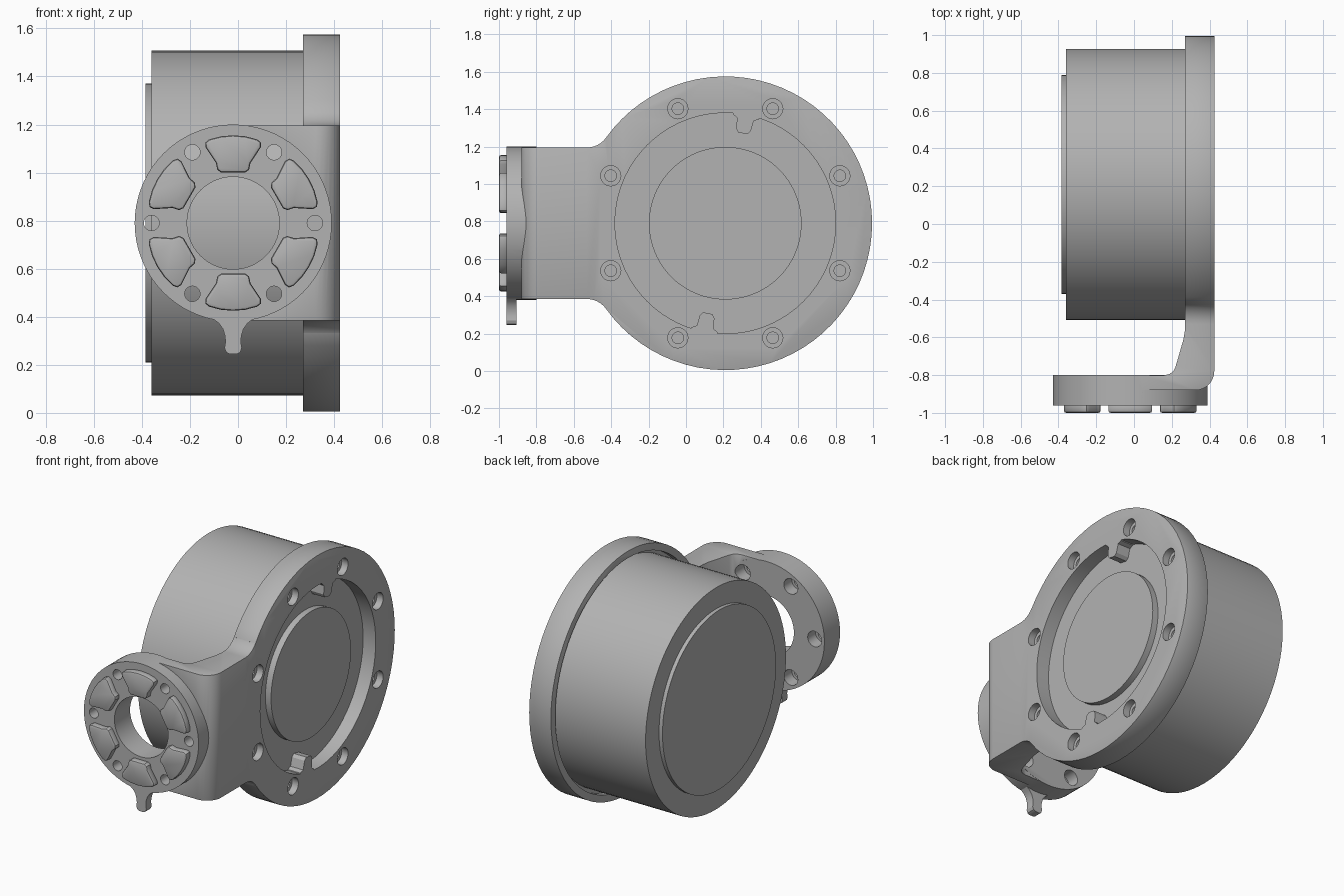
import bpy
import bmesh
import math
from math import cos, sin, pi, radians
from mathutils import Vector

if "Cube" in bpy.data.objects:
    bpy.data.objects.remove(bpy.data.objects["Cube"])

grey = bpy.data.materials.new("machined grey")
grey.use_nodes = True
tone = (0.45, 0.45, 0.45, 1)
grey.diffuse_color = tone
grey.node_tree.nodes["Principled BSDF"].inputs["Base Color"].default_value = tone

HUB = (0.21, 0.79)       # drum axis in (y, z)
FLANGE = (-0.02, 0.79)   # flange axis in (x, z)


def arc(centre, r, a0, a1, n):
    """Points on an arc, angles in degrees, both ends included."""
    steps = [radians(a0 + (a1 - a0) * i / n) for i in range(n + 1)]
    return [(centre[0] + r * cos(a), centre[1] + r * sin(a)) for a in steps]


def circle(centre, r, n=72):
    return arc(centre, r, 0, 360, n)[:-1]


def polar(centre, r, deg):
    return (centre[0] + r * cos(radians(deg)), centre[1] + r * sin(radians(deg)))


def prism(name, outline, axis, a, b):
    """Extrude a 2D outline along an axis from a to b."""
    place = {"x": lambda p, t: (t, p[0], p[1]),
             "y": lambda p, t: (p[0], t, p[1]),
             "z": lambda p, t: (p[0], p[1], t)}[axis]
    bm = bmesh.new()
    low = [bm.verts.new(place(p, a)) for p in outline]
    high = [bm.verts.new(place(p, b)) for p in outline]
    bm.faces.new(low)
    bm.faces.new(high)
    for i in range(len(outline)):
        j = (i + 1) % len(outline)
        bm.faces.new((low[i], low[j], high[j], high[i]))
    bmesh.ops.recalc_face_normals(bm, faces=bm.faces)
    mesh = bpy.data.meshes.new(name)
    bm.to_mesh(mesh)
    bm.free()
    mesh.materials.append(grey)
    obj = bpy.data.objects.new(name, mesh)
    bpy.context.collection.objects.link(obj)
    return obj


def activate(obj):
    bpy.ops.object.select_all(action="DESELECT")
    obj.select_set(True)
    bpy.context.view_layer.objects.active = obj


def combine(obj, other, operation):
    """Apply a boolean and discard the helper."""
    mod = obj.modifiers.new("combine", "BOOLEAN")
    mod.operation = operation
    mod.solver = "EXACT"
    mod.object = other
    activate(obj)
    bpy.ops.object.modifier_apply(modifier=mod.name)
    bpy.data.objects.remove(other)


def bevel(obj, width, segments=2):
    mod = obj.modifiers.new("soft edge", "BEVEL")
    mod.width = width
    mod.segments = segments
    mod.limit_method = "ANGLE"
    mod.angle_limit = radians(55)
    activate(obj)
    bpy.ops.object.modifier_apply(modifier=mod.name)


def smooth(obj):
    activate(obj)
    bpy.ops.object.shade_smooth_by_angle(angle=radians(30))


# Bracket: side outline crossed with the bent profile seen from above
R, half, fillet = 0.785, 0.405, 0.126
fy = HUB[0] - 0.74
join = math.degrees(math.atan2(half + fillet, -0.74))
upper = arc(HUB, R, 0, join, 30)
upper += arc((fy, HUB[1] + half + fillet), fillet, join - 180, -90, 6)
upper.append((-1.1, HUB[1] + half))
lower = [(y, 2 * HUB[1] - z) for y, z in reversed(upper[1:])]
bracket = prism("bracket", upper + lower, "x", -0.5, 0.6)

bend = [(0.425, 1.2)] + arc((0.325, -0.78), 0.1, 0, -90, 8)
bend += [(-0.02, -0.88), (-0.02, -0.801), (0.16, -0.801), (0.19, -0.794),
         (0.21, -0.777), (0.22, -0.755), (0.262, -0.61), (0.27, -0.56), (0.27, 1.2)]
combine(bracket, prism("bend_helper", bend, "z", -0.2, 1.8), "INTERSECT")
bevel(bracket, 0.012)

# Round flange joined to the arm
combine(bracket, prism("flange", circle(FLANGE, 0.41), "y", -0.96, -0.80), "UNION")
combine(bracket, prism("bore", circle(FLANGE, 0.192, 56), "y", -1.1, -0.7), "DIFFERENCE")
for k in range(6):
    c = polar(FLANGE, 0.34, 60 * k)
    combine(bracket, prism("bolt_hole", circle(c, 0.032, 24), "y", -1.1, -0.7), "DIFFERENCE")
    if k:
        combine(bracket, prism("counterbore", circle(c, 0.05, 24), "y", -0.88, -0.7), "DIFFERENCE")

# Ring opening with two locating tabs, and a clearance groove behind
opening = prism("opening", circle(HUB, 0.59), "x", 0.2, 0.5)
for deg, side in ((79, 1), (259, 1)):
    out = Vector((cos(radians(deg)), sin(radians(deg))))
    across = Vector((-out.y, out.x)) * side
    shape = [(0.08, 0.66), (0.07, 0.58), (0.045, 0.565), (0.04, 0.51), (0.025, 0.49),
             (-0.025, 0.49), (-0.04, 0.51), (-0.045, 0.565), (-0.07, 0.58), (-0.08, 0.66)]
    tab = [Vector(HUB) + across * t + out * r for t, r in shape]
    combine(opening, prism("tab_helper", tab, "x", 0.1, 0.6), "DIFFERENCE")
combine(bracket, opening, "DIFFERENCE")
combine(bracket, prism("groove", circle(HUB, 0.74), "x", 0.2, 0.31), "DIFFERENCE")

# Counterbored screw holes around the ring
for k in range(8):
    c = polar(HUB, 0.663, 22.5 + 45 * k)
    combine(bracket, prism("screw_head", circle(c, 0.054, 24), "x", 0.38, 0.5), "DIFFERENCE")
    combine(bracket, prism("screw_hole", circle(c, 0.031, 20), "x", 0.2, 0.5), "DIFFERENCE")
smooth(bracket)

# Drum, rear cap and raised centre disc
for name, r, a, b in (("drum", 0.717, -0.36, 0.335),
                      ("rear_cap", 0.58, -0.385, -0.35),
                      ("centre_disc", 0.408, 0.33, 0.375)):
    smooth(prism(name, circle(HUB, r, 96), "x", a, b))

# Six raised pads on the flange face
side = [(0.05, 0.21), (0.066, 0.222), (0.072, 0.25), (0.115, 0.315),
        (0.116, 0.335), (0.1, 0.348), (0.05, 0.361)]
pad_shape = side + [(0, 0.365)] + [(-t, r) for t, r in reversed(side)]
for k in range(6):
    a = radians(30 + 60 * k)
    pts = [(FLANGE[0] + r * cos(a) - t * sin(a), FLANGE[1] + r * sin(a) + t * cos(a))
           for t, r in pad_shape]
    pad = prism("flange_pad_%d" % (k + 1), pts, "y", -1.0, -0.95)
    bevel(pad, 0.012)
    smooth(pad)

# Small key hanging below the flange
key = [(0.095, 0.40), (0.06, 0.373), (0.043, 0.35), (0.034, 0.32), (0.032, 0.295),
       (0.036, 0.27), (0.029, 0.252), (0.015, 0.245)]
key_pts = [(FLANGE[0] + h, z) for h, z in key]
key_pts += [(FLANGE[0] - h, z) for h, z in reversed(key)]
smooth(prism("locating_key", key_pts, "y", -0.9595, -0.905))
